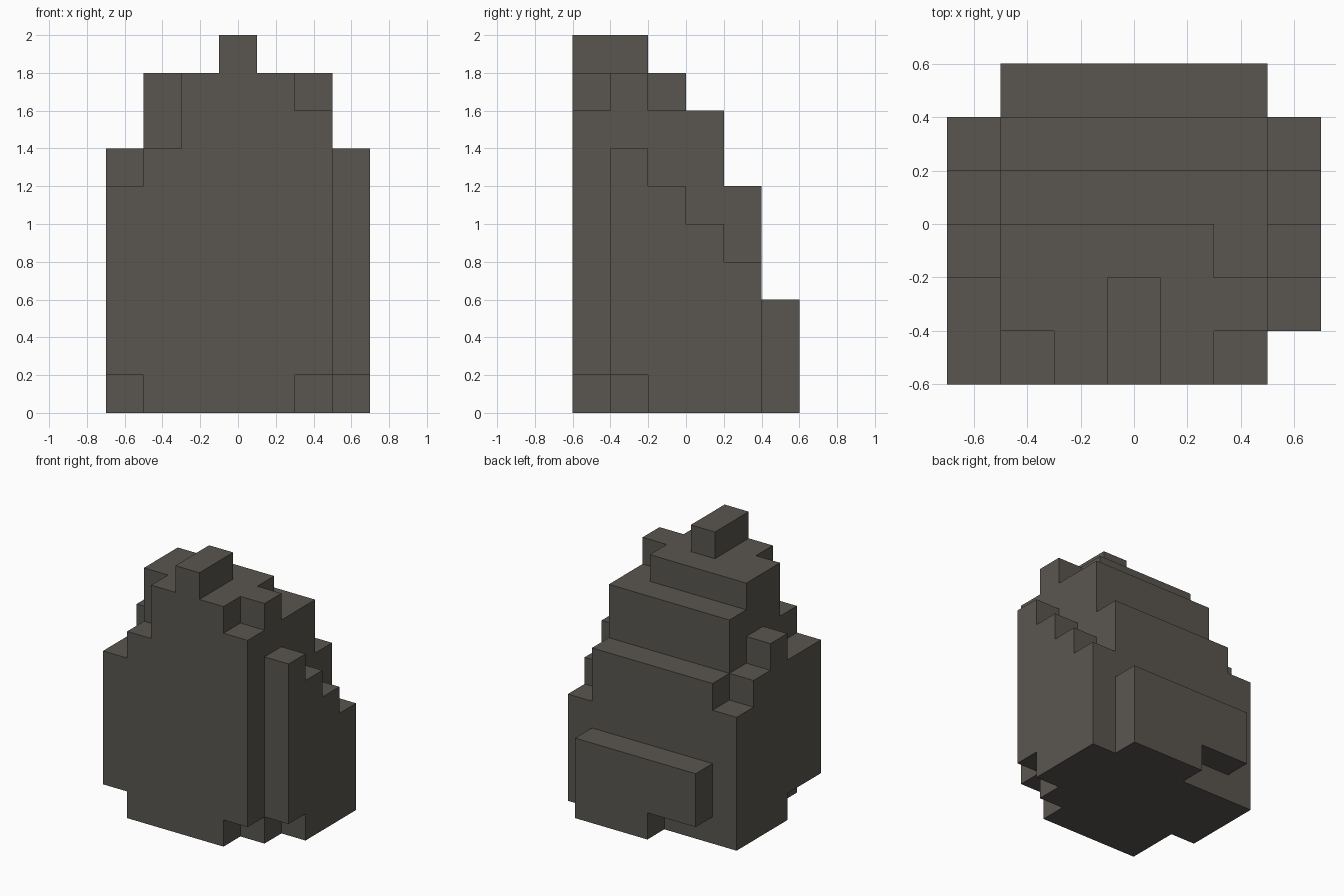
import bpy, bmesh, math
from mathutils import Vector

default = bpy.data.objects.get("Cube")
if default:
    bpy.data.objects.remove(default, do_unlink=True)

CELL = 0.2                        # block size; grid is 7 x 6 x 10 blocks
ORIGIN = Vector((-0.7, -0.6, 0.0))
cells = set()


def block(x0, x1, y0, y1, z0, z1):
    """Grid cells from the low corner up to, not including, the high corner."""
    return {(x, y, z) for x in range(x0, x1) for y in range(y0, y1) for z in range(z0, z1)}


# Main mass, stepping down towards the back
cells |= block(1, 6, 0, 4, 0, 8)      # core
cells |= block(1, 6, 0, 3, 8, 9)      # upper tier
cells |= block(3, 4, 0, 2, 9, 10)     # peak
cells |= block(1, 6, 4, 5, 0, 6)      # rear tier
cells |= block(1, 6, 5, 6, 0, 3)      # rear ledge

# Stepped flanks: row from the front -> height in blocks
for column, heights in ((6, {1: 7, 2: 6, 3: 5, 4: 4}),
                        (0, {0: 6, 1: 6, 2: 7, 3: 6, 4: 5})):
    for row, height in heights.items():
        cells |= block(column, column + 1, row, row + 1, 0, height)

# Chipped corners
for chip in ((1, 2, 0, 1, 7, 9),      # upper front, right side
             (5, 6, 0, 1, 8, 9),      # upper front, left side
             (5, 6, 2, 3, 8, 9),      # upper rear, left side
             (5, 6, 0, 1, 0, 1),      # foot, front left
             (6, 7, 1, 2, 0, 1),      # foot, left flank
             (0, 1, 0, 2, 0, 1),      # foot, front right
             (1, 3, 5, 6, 0, 1)):     # foot, rear ledge
    cells -= block(*chip)

# Skin: one quad for every exposed block side
bm = bmesh.new()
corners = {}


def corner(p):
    if p not in corners:
        corners[p] = bm.verts.new(ORIGIN + Vector(p) * CELL)
    return corners[p]


for cell in sorted(cells):
    for axis in range(3):
        u, v = (axis + 1) % 3, (axis + 2) % 3
        for side in (0, 1):
            neighbour = list(cell)
            neighbour[axis] += 2 * side - 1
            if tuple(neighbour) in cells:
                continue
            loop = []
            for du, dv in ((0, 0), (1, 0), (1, 1), (0, 1)):
                p = list(cell)
                p[axis] += side
                p[u] += du
                p[v] += dv
                loop.append(corner(tuple(p)))
            bm.faces.new(loop if side else loop[::-1])

# Merge coplanar quads into clean flat faces
bmesh.ops.dissolve_limit(bm, angle_limit=math.radians(1),
                         verts=bm.verts[:], edges=bm.edges[:])

mesh = bpy.data.meshes.new("stepped_rock")
bm.to_mesh(mesh)
bm.free()
rock = bpy.data.objects.new("stepped_rock", mesh)
bpy.context.collection.objects.link(rock)

# Warm grey stone
stone = bpy.data.materials.new("warm_grey_stone")
stone.use_nodes = True
colour = (0.102, 0.093, 0.079, 1.0)
stone.diffuse_color = colour
stone.node_tree.nodes["Principled BSDF"].inputs["Base Color"].default_value = colour
mesh.materials.append(stone)
